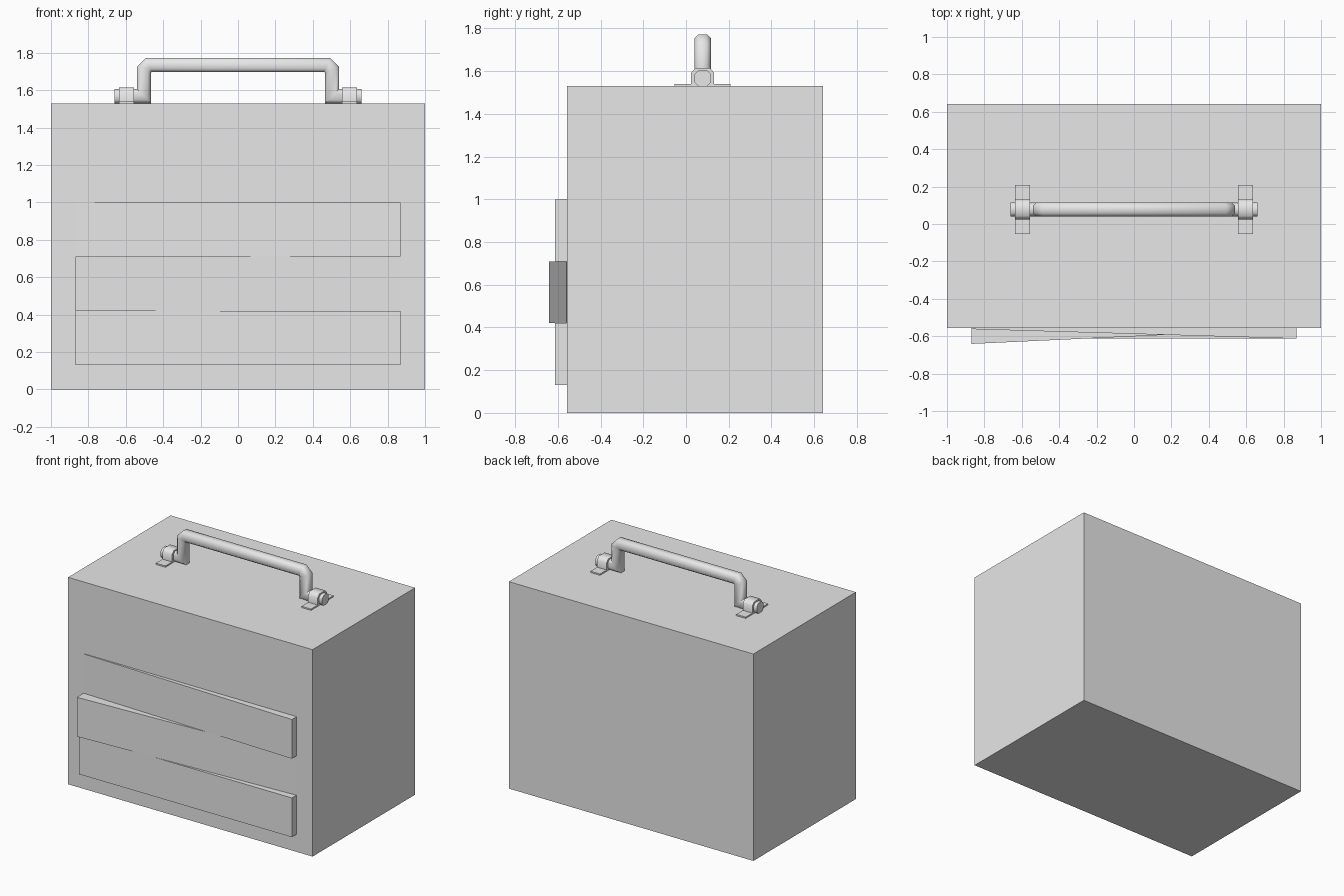
import bpy
from mathutils import Vector

if "Cube" in bpy.data.objects:
    bpy.data.objects.remove(bpy.data.objects["Cube"])

grey = bpy.data.materials.new("light_grey")
grey.use_nodes = True
grey.diffuse_color = (0.8, 0.8, 0.8, 1)
grey.node_tree.nodes["Principled BSDF"].inputs["Base Color"].default_value = (0.8, 0.8, 0.8, 1)


def loft(name, rings, smooth=None):
    """Join equal-sized rings of points into a closed, capped skin."""
    n = len(rings[0])
    verts = [p for ring in rings for p in ring]
    faces = [tuple(range(n)), tuple(range(len(verts) - n, len(verts)))]
    for r in range(len(rings) - 1):
        for i in range(n):
            a, b = r * n + i, r * n + (i + 1) % n
            faces.append((a, b, b + n, a + n))
    mesh = bpy.data.meshes.new(name)
    mesh.from_pydata(verts, [], faces)
    mesh.materials.append(grey)
    obj = bpy.data.objects.new(name, mesh)
    bpy.context.collection.objects.link(obj)
    bpy.ops.object.select_all(action="DESELECT")
    obj.select_set(True)
    bpy.context.view_layer.objects.active = obj
    bpy.ops.object.mode_set(mode="EDIT")
    bpy.ops.mesh.select_all(action="SELECT")
    bpy.ops.mesh.normals_make_consistent(inside=False)
    bpy.ops.object.mode_set(mode="OBJECT")
    if smooth:
        bpy.ops.object.shade_smooth_by_angle(angle=smooth)
    return obj


def slab(name, outline, z0, z1):
    return loft(name, [[(x, y, z) for x, y in outline] for z in (z0, z1)])


# Main case
FRONT, BACK, TOP = -0.557, 0.641, 1.53
slab("case_body", [(-1, FRONT), (1, FRONT), (1, BACK), (-1, BACK)], 0, TOP)

# Three front slats: depth at the right end, then the left end
SLAT_H, SLAT_X = 0.29, 0.87
slats = [("lower_slat", -0.613, -0.613), ("middle_slat", -0.641, -0.56), ("upper_slat", -0.562, -0.613)]
for i, (name, y_right, y_left) in enumerate(slats):
    z = 0.13 + i * SLAT_H
    slab(name, [(-SLAT_X, y_right), (SLAT_X, y_left), (SLAT_X, -0.54), (-SLAT_X, -0.54)], z, z + SLAT_H)

# Handle: chamfered bar swept along a mitred path, with pivot pins at its ends
CY, R, C = 0.078, 0.038, 0.02
half = [(0.66, 1.567), (0.502, 1.567), (0.502, 1.71), (0.477, 1.735)]
path = [Vector((-x, z)) for x, z in half] + [Vector(p) for p in reversed(half)]
section = [(-C, -R), (C, -R), (R, -C), (R, C), (C, R), (-C, R), (-R, C), (-R, -C)]
rings = []
for i, p in enumerate(path):
    d_in = (p - path[max(i - 1, 0)]).normalized()
    d_out = (path[min(i + 1, len(path) - 1)] - p).normalized()
    d_in, d_out = (d_in if i else d_out), (d_out if i < len(path) - 1 else d_in)
    tangent = (d_in + d_out).normalized()
    side = Vector((-tangent.y, tangent.x)) / tangent.dot(d_in)
    rings.append([(p.x + side.x * b, CY + a, p.y + side.y * b) for a, b in section])
loft("carry_handle", rings, smooth=0.8)

# Strap brackets holding the pivot pins
arch = [(0.131, TOP), (0.131, TOP + 0.01), (0.054, TOP + 0.01), (0.054, 1.592), (0.034, 1.615)]
profile = [(CY - y, z) for y, z in arch] + [(CY + y, z) for y, z in reversed(arch)]
for name, s in (("right_bracket", -1), ("left_bracket", 1)):
    loft(name, [[(s * x, y, z) for y, z in profile] for x in (0.557, 0.635)], smooth=0.9)
